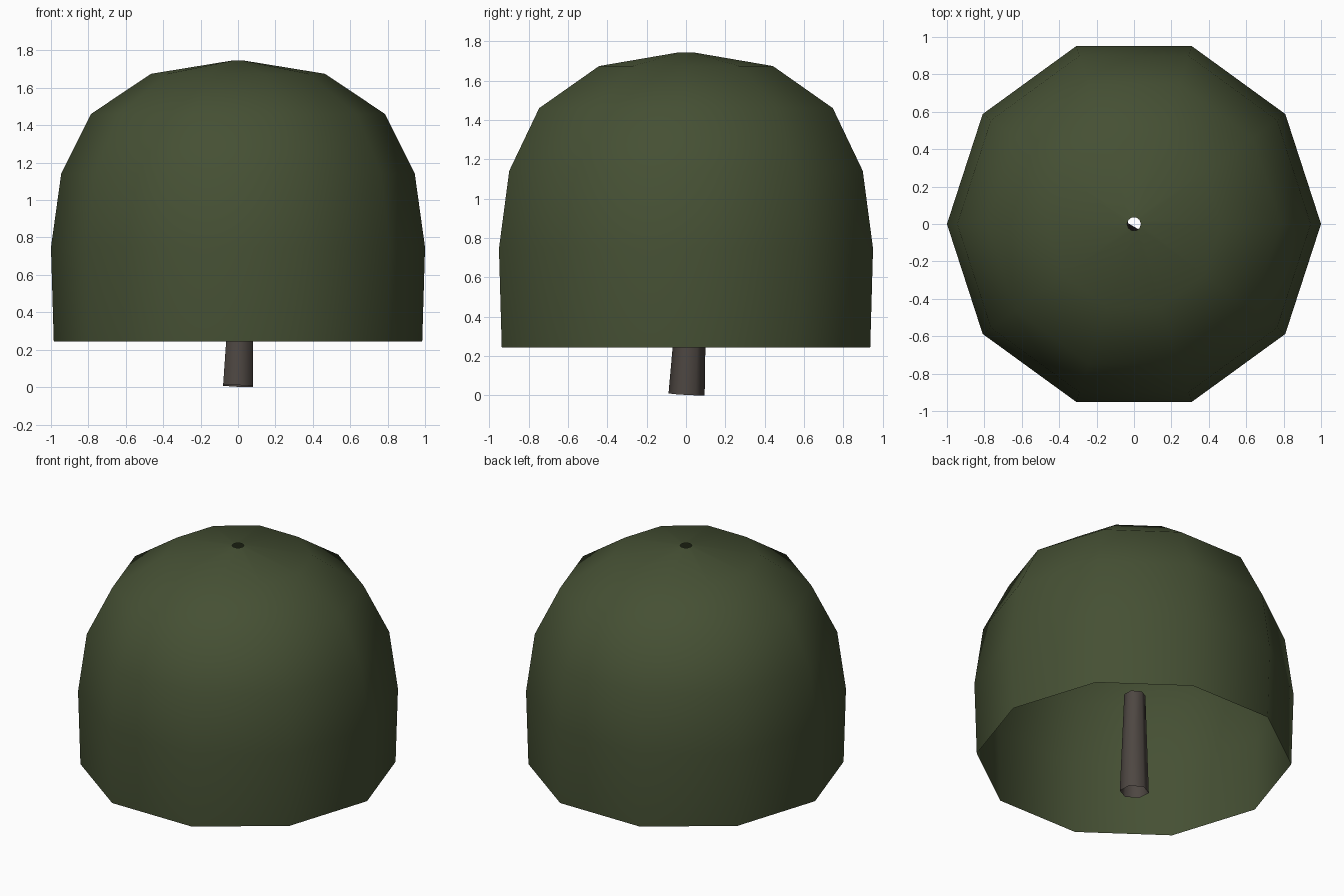
import bpy
import bmesh
from math import cos, sin, pi
from mathutils import Vector

cube = bpy.data.objects.get("Cube")
if cube:
    bpy.data.objects.remove(cube)


def material(name, rgb):
    mat = bpy.data.materials.new(name)
    mat.use_nodes = True
    mat.diffuse_color = (*rgb, 1)
    mat.node_tree.nodes["Principled BSDF"].inputs["Base Color"].default_value = (*rgb, 1)
    return mat


def loft(name, rings, sides, turn, axis, mat):
    """Open smooth tube through rings of (centre, radius), square to the axis."""
    tilt = Vector((0, 0, 1)).rotation_difference(Vector(axis))
    bm = bmesh.new()
    loops = []
    for centre, radius in rings:
        angles = [turn + 2 * pi * i / sides for i in range(sides)]
        loops.append([bm.verts.new(Vector(centre) + tilt @ Vector((radius * cos(a), radius * sin(a), 0)))
                      for a in angles])
    for low, high in zip(loops, loops[1:]):
        for i in range(sides):
            j = (i + 1) % sides
            bm.faces.new((low[i], low[j], high[j], high[i]))
    for face in bm.faces:
        face.smooth = True
    mesh = bpy.data.meshes.new(name)
    bm.to_mesh(mesh)
    bm.free()
    mesh.materials.append(mat)
    obj = bpy.data.objects.new(name, mesh)
    bpy.context.collection.objects.link(obj)
    return obj


leaf_green = material("leaf green", (0.060, 0.080, 0.034))
bark_brown = material("bark brown", (0.075, 0.062, 0.054))

# Ten-sided foliage dome, open below and with a small hole on top
profile = [(0.985, 0.245), (1.0, 0.747), (0.945, 1.142), (0.785, 1.461), (0.465, 1.675), (0.037, 1.745)]
loft("foliage_dome", [((0, 0, z), r) for r, z in profile], 10, 0, (0, 0, 1), leaf_green)

# Hollow, slightly leaning six-sided trunk
base, top = Vector((0, 0.003, 0.006)), Vector((0.025, 0.038, 0.68))
loft("trunk", [(base, 0.092), (top, 0.067)], 6, pi / 2, top - base, bark_brown)
